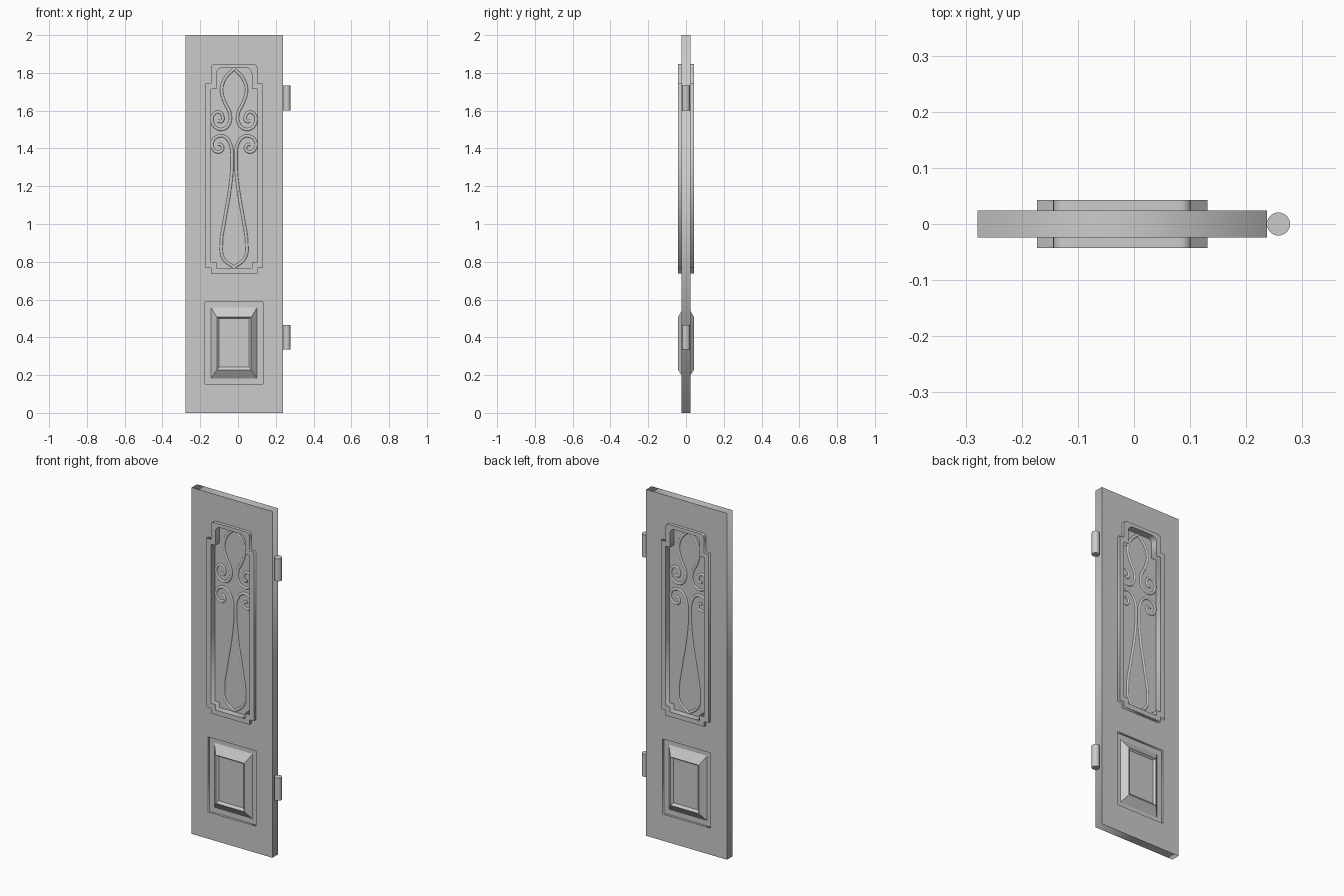
import bpy, bmesh, math

if "Cube" in bpy.data.objects:
    bpy.data.objects.remove(bpy.data.objects["Cube"])

CX = -0.021  # centre line of the door leaf


def to_mesh(ob):
    bpy.ops.object.select_all(action='DESELECT')
    ob.select_set(True)
    bpy.context.view_layer.objects.active = ob
    bpy.ops.object.convert(target='MESH')


def plate(name, outlines, half):
    """Flat plate in XZ; outlines after the first are holes."""
    cu = bpy.data.curves.new(name, 'CURVE')
    cu.dimensions, cu.fill_mode, cu.extrude = '2D', 'BOTH', half
    for pts in outlines:
        s = cu.splines.new('POLY')
        s.points.add(len(pts) - 1)
        for p, (x, z) in zip(s.points, pts):
            p.co = (x, z, 0, 1)
        s.use_cyclic_u = True
    ob = bpy.data.objects.new(name, cu)
    bpy.context.collection.objects.link(ob)
    ob.rotation_euler.x = math.pi / 2
    to_mesh(ob)
    return ob


def rect(x0, x1, z0, z1):
    return [(x0, z0), (x1, z0), (x1, z1), (x0, z1)]


def stepped(w, wn, z0, z0s, z1s, z1, r):
    """Notched outline, rounded at the two top corners."""
    half = [(wn, z0), (wn, z0s), (w, z0s), (w, z1s), (wn, z1s)]
    for i in range(7):
        a = math.pi / 2 * i / 6
        half.append((wn - r + r * math.cos(a), z1 - r + r * math.sin(a)))
    return [(CX + x, z) for x, z in half] + [(CX - x, z) for x, z in reversed(half)]


outer = stepped(0.152, 0.123, 0.739, 0.768, 1.743, 1.847, 0.02)
inner = stepped(0.123, 0.094, 0.766, 0.797, 1.716, 1.826, 0.03)
lower = (CX - 0.153, CX + 0.153, 0.154, 0.588)

# Door leaf with both openings, raised window frame and thin pane
plate("door_leaf", [rect(-0.279, 0.237, 0, 2), inner, rect(*lower)], 0.0245)
plate("window_frame", [outer, inner], 0.0425)
plate("window_pane", [rect(CX - 0.135, CX + 0.135, 0.75, 1.835)], 0.004)

# Raised lower panel, as stacked rectangular rings on both faces
rings = [(lower, 0.012),
         ((CX - 0.122, CX + 0.122, 0.183, 0.558), 0.012),
         ((CX - 0.091, CX + 0.091, 0.228, 0.507), 0.0425),
         ((CX - 0.079, CX + 0.079, 0.242, 0.499), 0.032)]
bm = bmesh.new()
for side in (-1, 1):
    prev = None
    for r, y in rings:
        ring = [bm.verts.new((x, side * y, z)) for x, z in rect(*r)]
        if prev:
            for i in range(4):
                j = (i + 1) % 4
                bm.faces.new((prev[i], prev[j], ring[j], ring[i]))
        prev = ring
    bm.faces.new(prev)
bmesh.ops.recalc_face_normals(bm, faces=bm.faces)
for f in bm.faces:
    f.normal_update()
    if f.normal.y * f.calc_center_median().y < -1e-9:
        f.normal_flip()
me = bpy.data.meshes.new("lower_panel")
bm.to_mesh(me)
bm.free()
bpy.context.collection.objects.link(bpy.data.objects.new("lower_panel", me))

# Scrollwork: right half paths as (offset from centre line, height)
upper_scroll = [(0, 1.822), (0.048, 1.77), (0.066, 1.71), (0.05, 1.645), (0.022, 1.585),
                (0.024, 1.535), (0.05, 1.505), (0.088, 1.505), (0.115, 1.54),
                (0.108, 1.58), (0.08, 1.592), (0.06, 1.568), (0.066, 1.543), (0.086, 1.545)]
lower_scroll = [(0.086, 1.422), (0.066, 1.418), (0.062, 1.394), (0.085, 1.381), (0.112, 1.4),
                (0.114, 1.437), (0.085, 1.464), (0.05, 1.462), (0.02, 1.425), (0.01, 1.33),
                (0.02, 1.2), (0.05, 1.02), (0.067, 0.9), (0.058, 0.82), (0, 0.77)]
cu = bpy.data.curves.new("scrollwork", 'CURVE')
cu.dimensions, cu.bevel_depth, cu.bevel_resolution = '3D', 0.01, 1
cu.resolution_u, cu.use_fill_caps, cu.twist_mode = 6, True, 'Z_UP'
for path in (upper_scroll, lower_scroll):
    for sx in (-1, 1):
        s = cu.splines.new('BEZIER')
        s.bezier_points.add(len(path) - 1)
        for p, (x, z) in zip(s.bezier_points, path):
            p.co = (CX + sx * x, z, 0)
            p.handle_left_type = p.handle_right_type = 'AUTO'
ob = bpy.data.objects.new("scrollwork", cu)
bpy.context.collection.objects.link(ob)
ob.rotation_euler.x = math.pi / 2
to_mesh(ob)

# Hinges
for i, z in enumerate((0.40, 1.667)):
    bpy.ops.mesh.primitive_cylinder_add(vertices=32, radius=0.0205, depth=0.13, location=(0.2575, 0, z))
    bpy.context.object.name = f"hinge_{i + 1}"
    bpy.ops.object.shade_smooth_by_angle()
